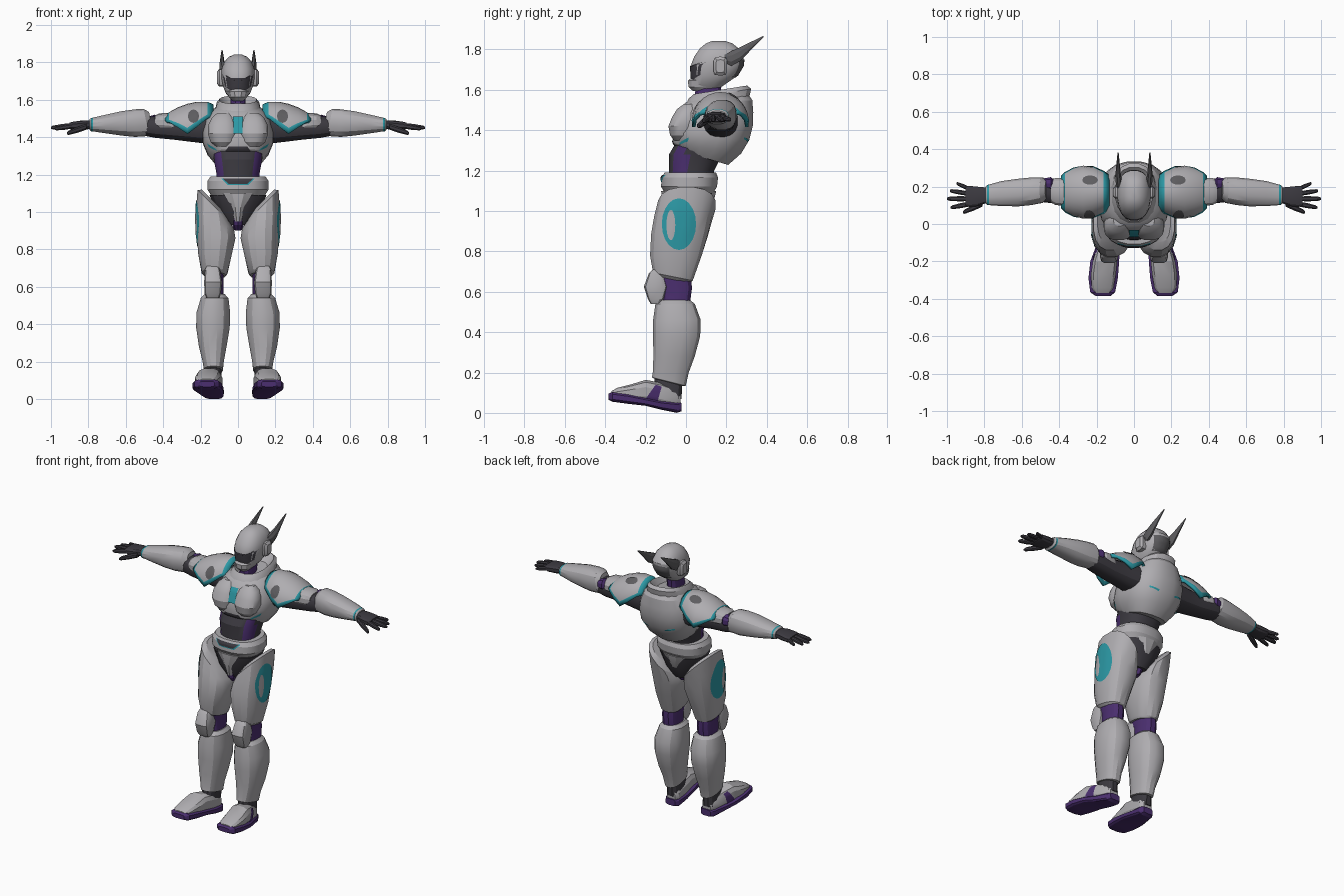
import bpy, bmesh, math
from mathutils import Vector
from mathutils.bvhtree import BVHTree

if "Cube" in bpy.data.objects:
    bpy.data.objects.remove(bpy.data.objects["Cube"])


def material(name, rgb):
    m = bpy.data.materials.new(name)
    m.use_nodes = True
    m.diffuse_color = (*rgb, 1)
    bsdf = m.node_tree.nodes["Principled BSDF"]
    bsdf.inputs["Base Color"].default_value = (*rgb, 1)
    bsdf.inputs["Roughness"].default_value = 0.7
    return m


ARMOUR = material("light_grey_armour", (.43, .42, .44))
DARK = material("dark_undersuit", (.045, .042, .052))
GREY = material("mid_grey", (.11, .108, .115))
PURPLE = material("purple", (.07, .028, .16))
TEAL = material("teal", (.025, .32, .38))
made = []


def build(name, verts, faces, mats, mirror=False, rule=None):
    """Mesh object with optional mirroring and a face colour rule."""
    me = bpy.data.meshes.new(name)
    me.from_pydata([tuple(v) for v in verts], [], faces)
    bm = bmesh.new()
    bm.from_mesh(me)
    bmesh.ops.recalc_face_normals(bm, faces=bm.faces)
    bm.to_mesh(me)
    bm.free()
    for m in mats:
        me.materials.append(m)
    if rule:
        for p in me.polygons:
            p.material_index = rule(p)
    ob = bpy.data.objects.new(name, me)
    bpy.context.collection.objects.link(ob)
    if mirror:
        ob.modifiers.new("Mirror", "MIRROR").use_mirror_merge = False
    made.append(ob)
    return ob


def loft(name, rings, mats, axis="z", mirror=False, sides=16, power=2.4, rule=None):
    """Rings: position, low/high of both cross axes, optional slopes along them."""
    verts, faces = [], []
    for pos, a0, a1, b0, b1, *slope in rings:
        sa, sb = (slope + [0, 0])[:2]
        for k in range(sides):
            t = math.tau * (k + .5) / sides
            c, s = math.cos(t), math.sin(t)
            da = math.copysign(abs(c) ** (2 / power), c) * (a1 - a0) / 2
            db = math.copysign(abs(s) ** (2 / power), s) * (b1 - b0) / 2
            a, b, p = (a0 + a1) / 2 + da, (b0 + b1) / 2 + db, pos + sa * da + sb * db
            verts.append({"z": (a, b, p), "x": (p, a, b), "y": (a, p, b)}[axis])
    for i in range(len(rings) - 1):
        for k in range(sides):
            j = (k + 1) % sides
            faces.append((i * sides + k, i * sides + j, (i + 1) * sides + j, (i + 1) * sides + k))
    faces.append(tuple(range(sides)))
    faces.append(tuple(range(len(verts) - sides, len(verts))))
    return build(name, verts, faces, mats, mirror, rule)


def centred(rows):
    """Rings symmetric about the middle plane: position, half width, depth range, depth slope."""
    return [(z, -w, w, y0, y1, 0, *s) for z, w, y0, y1, *s in rows]


def oval(a, b, ra, rb, n=20):
    return [(a + ra * math.cos(math.tau * k / n), b + rb * math.sin(math.tau * k / n)) for k in range(n)]


def decal(name, target, axis, outline, mat, lift=.004, mirror=False):
    """Thin painted plate laid on the target, projected along an axis."""
    me = target.data
    tree = BVHTree.FromPolygons([v.co for v in me.vertices], [p.vertices[:] for p in me.polygons])
    place, ray = {"front": (lambda a, b: Vector((a, -2, b)), Vector((0, 1, 0))),
                  "side": (lambda a, b: Vector((2, a, b)), Vector((-1, 0, 0))),
                  "back": (lambda a, b: Vector((a, 2, b)), Vector((0, -1, 0))),
                  "top": (lambda a, b: Vector((a, b, 4)), Vector((0, 0, -1)))}[axis]
    pts = [Vector(p) for p in outline]
    if len(pts) < 10:
        pts = [p.lerp(pts[(i + 1) % len(pts)], f / 4) for i, p in enumerate(pts) for f in range(4)]
    mid, n, steps, verts, faces = sum(pts, Vector((0, 0))) / len(pts), len(pts), 4, [], []
    for s in range(steps + 1):
        for p in pts:
            q = mid.lerp(p, max(s / steps, .02))
            hit = tree.ray_cast(place(*q), ray)[0]
            if hit is None:
                hit = verts[-1] + ray * lift if verts else tree.find_nearest(place(*q))[0]
            verts.append(hit - ray * lift)
    for s in range(steps):
        for k in range(n):
            j = (k + 1) % n
            faces.append((s * n + k, s * n + j, (s + 1) * n + j, (s + 1) * n + k))
    faces.append(tuple(range(n)))
    return build(name, verts, faces, [mat], mirror)


# Torso
loft("abdomen", centred([(1.12, .12, -.09, .13), (1.2, .115, -.085, .14), (1.28, .13, -.085, .18),
                         (1.34, .14, -.05, .2)]), [DARK, PURPLE], sides=24,
     rule=lambda p: int(abs(p.center.x) > .075 and p.center.y < .02))
chest = loft("chest", centred([(1.265, .125, -.04, .21, -.3), (1.31, .165, -.065, .275, -.15),
                               (1.37, .19, -.072, .315, -.1), (1.43, .19, -.06, .335),
                               (1.49, .175, -.04, .335), (1.54, .145, -.01, .33, .05),
                               (1.565, .11, .02, .31, .1)]), [ARMOUR], sides=20)
loft("pectoral_plates", [(1.35, .035, .12, -.06, .05), (1.375, .012, .148, -.08, .06),
                         (1.42, .002, .163, -.088, .06), (1.465, .004, .16, -.07, .06),
                         (1.505, .02, .14, -.045, .06), (1.53, .04, .11, -.01, .05)], [ARMOUR], mirror=True)
loft("collar", centred([(1.54, .125, -.005, .315, .12), (1.58, .115, .01, .325, .16),
                        (1.6, .1, .035, .305, .16), (1.56, .07, .05, .25, .1)]), [ARMOUR])
loft("neck", centred([(1.5, .05, .03, .17), (1.56, .042, .04, .17), (1.64, .042, .05, .18)]), [PURPLE], sides=12)
decal("chest_stripe", chest, "front", [(-.024, 1.42), (.024, 1.42), (.026, 1.51), (-.026, 1.51)], TEAL, .009)
decal("upper_abdomen_panel", chest, "front", [(-.085, 1.3), (.085, 1.3), (.05, 1.35), (-.05, 1.35)], DARK)
decal("rib_marks", chest, "front", [(.11, 1.325), (.155, 1.345), (.165, 1.365), (.12, 1.338)], TEAL, mirror=True)
decal("back_marks", chest, "back", [(.06, 1.34), (.12, 1.355), (.12, 1.365), (.06, 1.35)], TEAL, mirror=True)

# Pelvis
belt = loft("belt", centred([(1.08, .14, -.1, .13), (1.12, .165, -.125, .155),
                             (1.165, .165, -.122, .16), (1.19, .148, -.108, .15)]), [ARMOUR], sides=20)
decal("belt_trim", belt, "front", [(-.055, 1.143), (.055, 1.143), (.09, 1.178), (-.09, 1.178)], TEAL, .003)
decal("belt_panel", belt, "front", [(-.05, 1.15), (.05, 1.15), (.082, 1.179), (-.082, 1.179)], DARK, .006)
loft("hips", centred([(.93, .06, -.07, .08), (1, .115, -.105, .12), (1.09, .155, -.115, .14)]), [DARK])
loft("crotch_plate", centred([(.95, .025, -.1, .08), (1.03, .06, -.122, .135), (1.1, .125, -.125, .152)]), [ARMOUR])
loft("crotch_guard", centred([(.9, .02, -.06, .05), (.93, .032, -.09, .07), (.965, .035, -.1, .085)]), [PURPLE], sides=10)

# Legs
thigh = loft("thighs", [(.66, .065, .18, -.15, .02, 0, -.2), (.675, .055, .195, -.165, .035, 0, -.2),
                        (.78, .03, .215, -.18, .08), (.88, .012, .222, -.175, .11, .2),
                        (.96, .02, .226, -.16, .13, .5), (1.03, .04, .218, -.14, .148, 1),
                        (1.06, .075, .195, -.1, .12, 1)], [ARMOUR], mirror=True)
decal("thigh_ovals", thigh, "side", oval(-.035, .935, .085, .128), TEAL, mirror=True)
decal("thigh_oval_insets", thigh, "side", oval(-.075, .93, .022, .075), ARMOUR, .007, mirror=True)
loft("knee_joints", [(.53, .075, .18, -.12, .02), (.62, .075, .18, -.12, .032), (.72, .08, .18, -.17, .02)],
     [PURPLE], mirror=True, sides=12)
loft("knee_pads", [(.54, .1, .17, -.175, -.13), (.565, .09, .18, -.19, -.11), (.625, .085, .182, -.21, -.09),
                   (.69, .095, .178, -.185, -.11), (.71, .105, .168, -.165, -.13)],
     [ARMOUR], mirror=True, sides=12, power=4)
calf = loft("shins", [(.56, .07, .18, -.13, .02), (.54, .05, .2, -.153, .045), (.46, .04, .224, -.165, .075),
                      (.38, .043, .225, -.165, .072), (.28, .06, .21, -.163, .045), (.2, .075, .19, -.166, .015),
                      (.155, .08, .182, -.17, 0, 0, -.25), (.15, .09, .172, -.155, -.012, 0, -.25)],
            [ARMOUR], mirror=True)
loft("ankles", [(.07, .085, .18, -.17, -.02), (.18, .088, .175, -.155, -.015)], [DARK], mirror=True, sides=12)
loft("soles", [(-.385, .125, .205, .065, .095), (-.365, .1, .235, .055, .105), (-.29, .085, .245, .045, .095),
               (-.2, .078, .235, .035, .075), (-.12, .075, .205, .015, .06), (-.045, .078, .18, 0, .055),
               (-.022, .095, .165, .008, .05)], [PURPLE], "y", True, 12, 4)
boot = loft("boot_uppers", [(-.37, .125, .21, .07, .108), (-.34, .108, .228, .06, .125),
                            (-.27, .095, .232, .055, .143), (-.2, .088, .222, .045, .165),
                            (-.12, .082, .198, .03, .15), (-.05, .085, .177, .02, .12),
                            (-.028, .1, .16, .02, .1)], [ARMOUR], "y", True, 12, 2.8)
decal("boot_straps", boot, "side", [(-.2, .07), (-.14, .06), (-.12, .13), (-.15, .14)], PURPLE, mirror=True)

# Arms
loft("upper_arms", [(.13, .08, .26, 1.36, 1.53), (.22, .09, .25, 1.37, 1.52), (.34, .1, .24, 1.385, 1.51),
                    (.44, .11, .245, 1.395, 1.51), (.52, .12, .235, 1.41, 1.51)], [DARK], "x", True)
loft("upper_arm_guards", [(.345, .1, .24, 1.42, 1.515), (.37, .095, .247, 1.425, 1.53),
                          (.42, .1, .247, 1.43, 1.527), (.445, .115, .235, 1.44, 1.515)], [ARMOUR], "x", True, 14)
loft("elbow_caps", [(.425, .19, .235, 1.455, 1.5), (.445, .18, .252, 1.445, 1.52), (.48, .19, .245, 1.45, 1.51)],
     [PURPLE], "x", True, 10)
loft("forearms", [(.465, .135, .235, 1.43, 1.535, 0, .2), (.49, .112, .25, 1.405, 1.552, 0, .2),
                  (.55, .1, .25, 1.4, 1.55), (.62, .093, .243, 1.407, 1.54), (.71, .095, .23, 1.42, 1.52),
                  (.775, .1, .212, 1.43, 1.505), (.785, .1, .21, 1.43, 1.503), (.795, .11, .2, 1.44, 1.495)],
     [ARMOUR, TEAL], "x", True, rule=lambda p: int(.776 < p.center.x < .784))
loft("palms", [(.78, .115, .195, 1.445, 1.49), (.83, .095, .2, 1.437, 1.49), (.88, .09, .205, 1.437, 1.483),
               (.9, .095, .2, 1.443, 1.478)], [DARK], "x", True, 12, 3)


def finger(name, base, tip, r):
    rings = []
    for f, k in ((0, 1), (.45, 1.05), (.9, .8), (1, .4)):
        x, y, z = Vector(base).lerp(Vector(tip), f)
        rings.append((x, y - r * k, y + r * k, z - r * k, z + r * k))
    loft(name, rings, [DARK], "x", True, 8)


finger("index_fingers", (.88, .107, 1.46), (.98, .088, 1.445), .014)
finger("middle_fingers", (.89, .135, 1.462), (1, .135, 1.45), .014)
finger("ring_fingers", (.89, .163, 1.462), (.985, .178, 1.45), .013)
finger("little_fingers", (.88, .188, 1.46), (.95, .218, 1.452), .012)
finger("thumbs", (.81, .108, 1.455), (.915, .062, 1.42), .016)

# Shoulder pads: curved shells with a pointed lower edge and teal rims
pad_rows = [(.135, .1, .125, 60), (.165, .118, .138, 66), (.22, .132, .138, 85), (.27, .134, .127, 102),
            (.32, .125, .108, 86), (.365, .112, .083, 66), (.385, .1, .068, 56)]
steps, verts, faces = 14, [], []
for x, ry, rz, reach in pad_rows:
    for k in range(steps + 1):
        a = math.radians(reach) * (2 * k / steps - 1)
        verts.append((x, .17 + ry * math.sin(a), 1.443 + rz * math.cos(a)))
for i in range(len(pad_rows) - 1):
    for k in range(steps):
        o = i * (steps + 1) + k
        faces.append((o, o + 1, o + steps + 2, o + steps + 1))
rows = len(pad_rows) - 1
pad = build("shoulder_pads", verts, faces, [ARMOUR, TEAL], True,
            lambda p: int(p.index % steps in (0, steps - 1) or p.index // steps in (0, rows - 1)))
shell = pad.modifiers.new("Thickness", "SOLIDIFY")
shell.thickness, shell.offset = .016, 0
decal("shoulder_front_spots", pad, "front", oval(.238, 1.512, .03, .036, 12), GREY, .014, True)
decal("shoulder_top_spots", pad, "top", oval(.235, .235, .042, .025, 12), GREY, .014, True)

# Head
helmet = loft("helmet", centred([(1.605, .04, .06, .17, .1), (1.635, .065, .03, .22, .1), (1.67, .08, .025, .255),
                                 (1.72, .09, .022, .285), (1.765, .088, .04, .287), (1.805, .072, .068, .262),
                                 (1.83, .048, .098, .23), (1.842, .02, .13, .195)]), [ARMOUR], sides=20)
loft("chin_guard", centred([(1.593, .03, .035, .13), (1.615, .05, .01, .15), (1.645, .058, .008, .16),
                            (1.656, .045, .02, .15)]), [ARMOUR], sides=12)
decal("visor", helmet, "front", [(-.083, 1.738), (-.04, 1.717), (.04, 1.717), (.083, 1.738), (.07, 1.672),
                                 (.035, 1.645), (-.035, 1.645), (-.07, 1.672)], DARK)
decal("nape_patch", helmet, "back", [(-.05, 1.66), (.05, 1.66), (.065, 1.75), (-.065, 1.75)], GREY)
loft("ear_pods", [(.07, .135, .205, 1.67, 1.765), (.1, .135, .205, 1.67, 1.765), (.112, .148, .192, 1.685, 1.75)],
     [ARMOUR], "x", True, 10, 4)
loft("ear_blades", [(.19, .068, .09, 1.735, 1.775), (.225, .062, .1, 1.715, 1.795), (.27, .07, .1, 1.74, 1.815),
                    (.33, .076, .094, 1.805, 1.843), (.383, .082, .088, 1.86, 1.867)], [GREY], "y", True, 8, 2)

# Soft shading with crisp edges
bpy.ops.object.select_all(action="DESELECT")
for ob in made:
    ob.select_set(True)
bpy.context.view_layer.objects.active = made[0]
bpy.ops.object.shade_smooth_by_angle(angle=math.radians(25))
